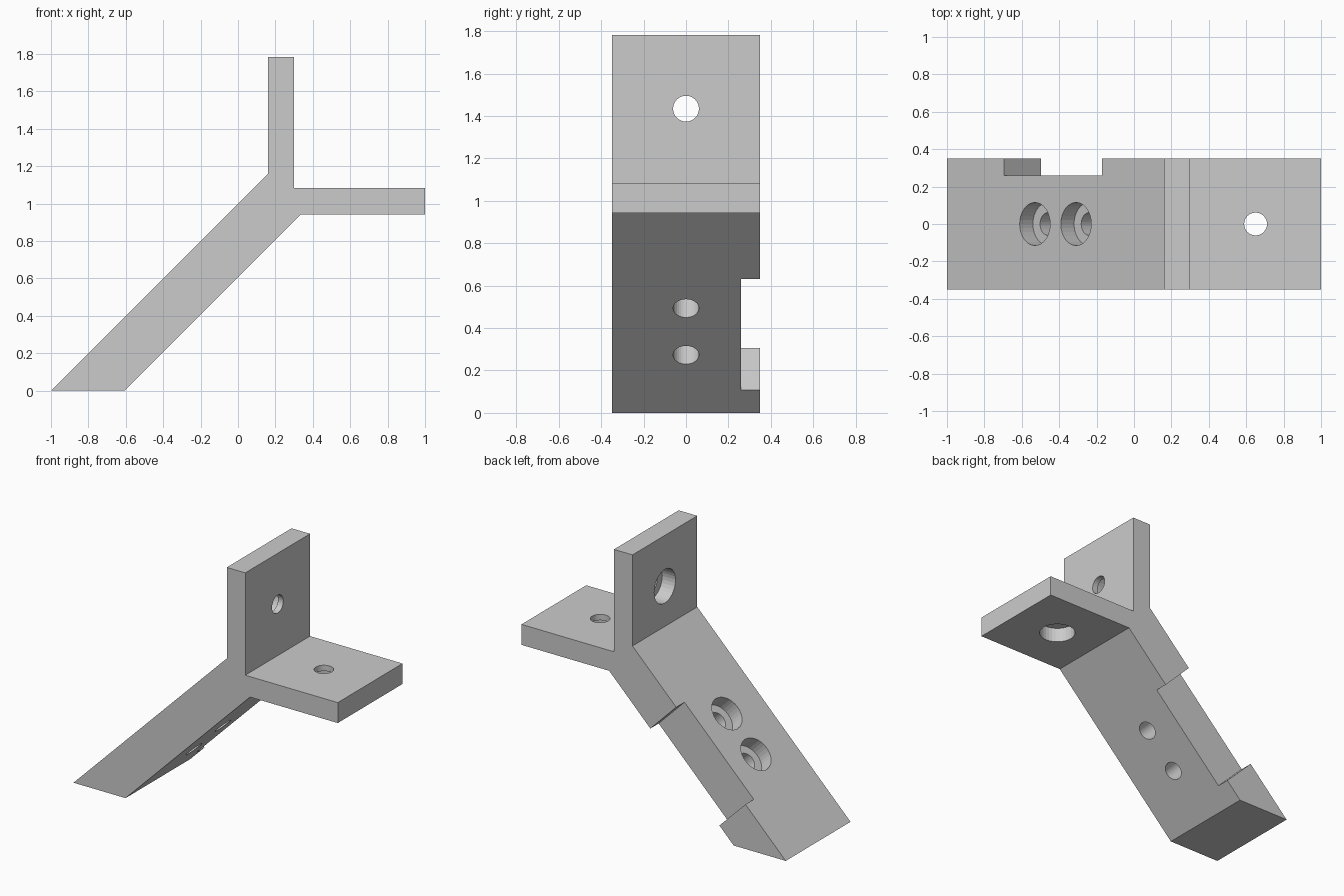
import bpy, bmesh
from mathutils import Vector

if "Cube" in bpy.data.objects:
    bpy.data.objects.remove(bpy.data.objects["Cube"])

HOLE_R, BORE_R, BORE_D = 0.061, 0.115, 0.10


def prism(name, profile, y0, y1):
    """Extrude an x-z outline along y."""
    bm = bmesh.new()
    face = bm.faces.new([bm.verts.new((x, y0, z)) for x, z in profile])
    ext = bmesh.ops.extrude_face_region(bm, geom=[face])
    verts = [v for v in ext["geom"] if isinstance(v, bmesh.types.BMVert)]
    bmesh.ops.translate(bm, verts=verts, vec=(0, y1 - y0, 0))
    bmesh.ops.recalc_face_normals(bm, faces=bm.faces)
    mesh = bpy.data.meshes.new(name)
    bm.to_mesh(mesh)
    bm.free()
    obj = bpy.data.objects.new(name, mesh)
    bpy.context.collection.objects.link(obj)
    return obj


def rod(name, start, axis, r, d0, d1):
    """Cylinder running from d0 to d1 along axis, measured from start."""
    axis = Vector(axis).normalized()
    bpy.ops.mesh.primitive_cylinder_add(
        vertices=32, radius=r, depth=d1 - d0,
        location=Vector(start) + axis * (d0 + d1) / 2,
        rotation=axis.to_track_quat('Z', 'Y').to_euler())
    bpy.context.object.name = name
    return bpy.context.object


def cut(target, cutter):
    mod = target.modifiers.new(cutter.name, 'BOOLEAN')
    mod.operation, mod.solver, mod.object = 'DIFFERENCE', 'EXACT', cutter
    bpy.context.view_layer.objects.active = target
    bpy.ops.object.modifier_apply(modifier=mod.name)
    bpy.data.objects.remove(cutter)


# Y-shaped bracket body: slanted leg, upright plate, flat plate
bracket = prism("bracket", [
    (-1, 0), (-0.606, 0), (0.336, 0.943), (1, 0.943), (1, 1.083),
    (0.30, 1.083), (0.30, 1.783), (0.16, 1.783), (0.16, 1.16)], -0.35, 0.35)

# Notch in the back edge of the leg, square to the slope
cut(bracket, prism("notch_cutter", [
    (-0.795, 0.405), (-0.40, 0.01), (0.12, 0.535), (-0.272, 0.932)], 0.26, 0.5))

# Counterbored screw holes: two in the leg, one in each plate
screws = [
    ((-0.53, 0, 0.47), (1, 0, -1)),
    ((-0.31, 0, 0.69), (1, 0, -1)),
    ((0.16, 0, 1.435), (1, 0, 0)),
    ((0.65, 0, 0.943), (0, 0, 1)),
]
for start, axis in screws:
    cut(bracket, rod("bore_cutter", start, axis, BORE_R, -0.05, BORE_D))
    cut(bracket, rod("hole_cutter", start, axis, HOLE_R, 0.05, 0.4))
